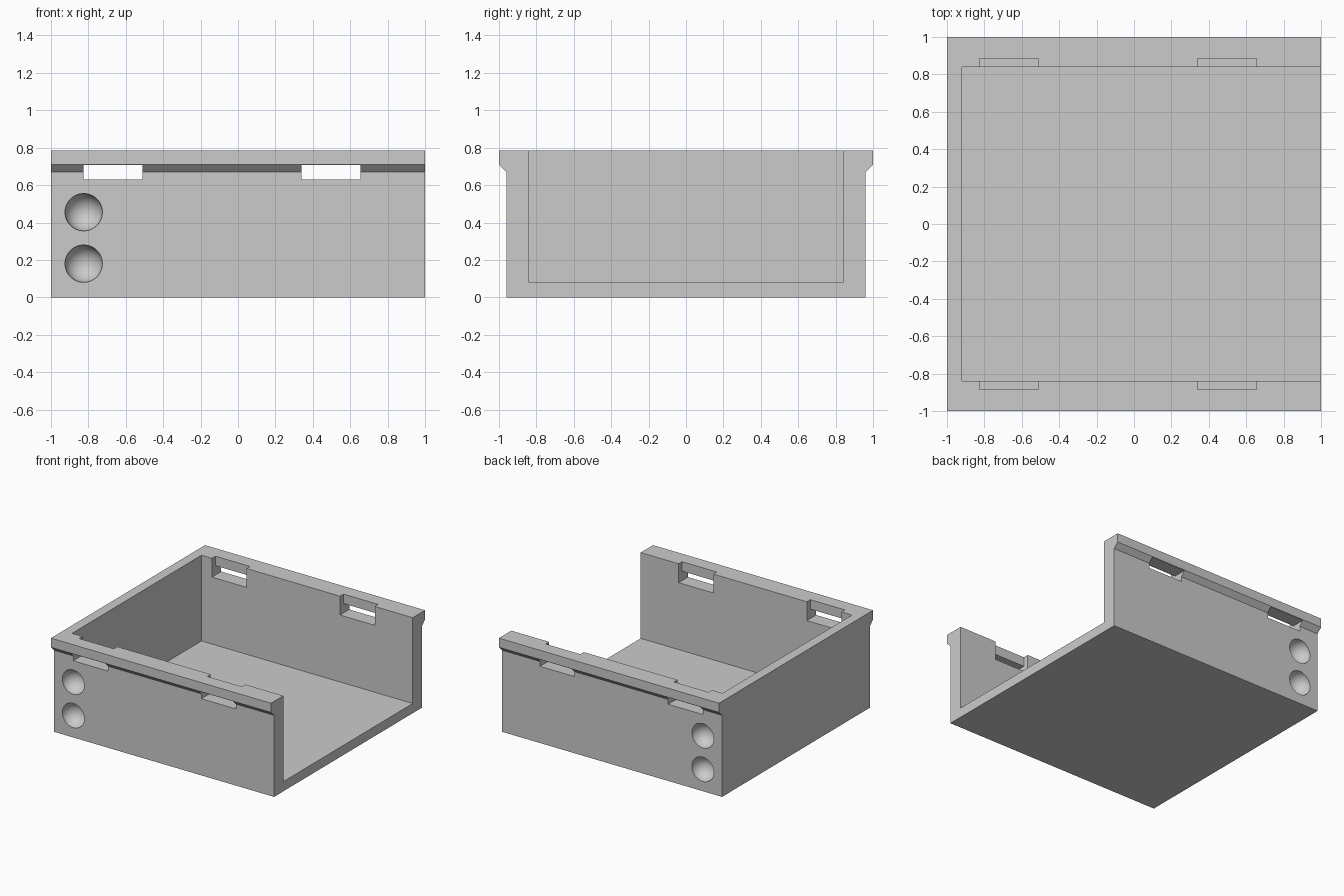
import bpy, bmesh, math
from mathutils import Matrix

if "Cube" in bpy.data.objects:
    bpy.data.objects.remove(bpy.data.objects["Cube"], do_unlink=True)

grey = bpy.data.materials.new("light_grey")
grey.use_nodes = True
COLOUR = (0.6, 0.6, 0.6, 1)
grey.diffuse_color = COLOUR
grey.node_tree.nodes["Principled BSDF"].inputs["Base Color"].default_value = COLOUR


def to_object(name, bm):
    bmesh.ops.recalc_face_normals(bm, faces=bm.faces)
    mesh = bpy.data.meshes.new(name)
    bm.to_mesh(mesh)
    bm.free()
    mesh.materials.append(grey)
    obj = bpy.data.objects.new(name, mesh)
    bpy.context.collection.objects.link(obj)
    return obj


def prism(name, profile, x0, x1):
    """Extrude a (y, z) profile along x."""
    bm = bmesh.new()
    face = bm.faces.new([bm.verts.new((x0, y, z)) for y, z in profile])
    ext = bmesh.ops.extrude_face_region(bm, geom=[face])
    moved = [v for v in ext["geom"] if isinstance(v, bmesh.types.BMVert)]
    bmesh.ops.translate(bm, verts=moved, vec=(x1 - x0, 0, 0))
    return to_object(name, bm)


def ball(name, centre, radius):
    bm = bmesh.new()
    turn = Matrix.Translation(centre) @ Matrix.Rotation(math.pi / 2, 4, "X")
    bmesh.ops.create_uvsphere(bm, u_segments=48, v_segments=25, radius=radius, matrix=turn)
    return to_object(name, bm)


def cut(target, cutter):
    cutter.hide_render = True
    mod = target.modifiers.new("cut", "BOOLEAN")
    mod.operation = "DIFFERENCE"
    mod.solver = "EXACT"
    mod.object = cutter
    bpy.context.view_layer.objects.active = target
    bpy.ops.object.modifier_apply(modifier=mod.name)
    bpy.data.objects.remove(cutter, do_unlink=True)


# Tray body with chamfered side lips
half = [(0.96, 0), (0.96, 0.67), (1, 0.71), (1, 0.785)]
tray = prism("tray", half + [(-y, z) for y, z in reversed(half)], -1, 1)

# Cavity, open at the top and at one end
cut(tray, prism("cavity", [(-0.84, 0.08), (0.84, 0.08), (0.84, 1), (-0.84, 1)], -0.92, 1.2))

# Clip slots (inner recess plus opening under the lip) and round finger dimples
slot = [(0.7, 0.63), (1.2, 0.63), (1.2, 0.707), (0.885, 0.707), (0.885, 0.9), (0.7, 0.9)]
for side in (-1, 1):
    for x0 in (-0.825, 0.34):
        cut(tray, prism("slot", [(side * y, z) for y, z in slot], x0, x0 + 0.315))
    for z in (0.18, 0.455):
        cut(tray, ball("dimple", (-0.825, side * 0.96, z), 0.1))

# Smooth dimples, crisp edges
bpy.ops.object.select_all(action="DESELECT")
tray.select_set(True)
bpy.context.view_layer.objects.active = tray
bpy.ops.object.shade_smooth_by_angle(angle=math.radians(30))
